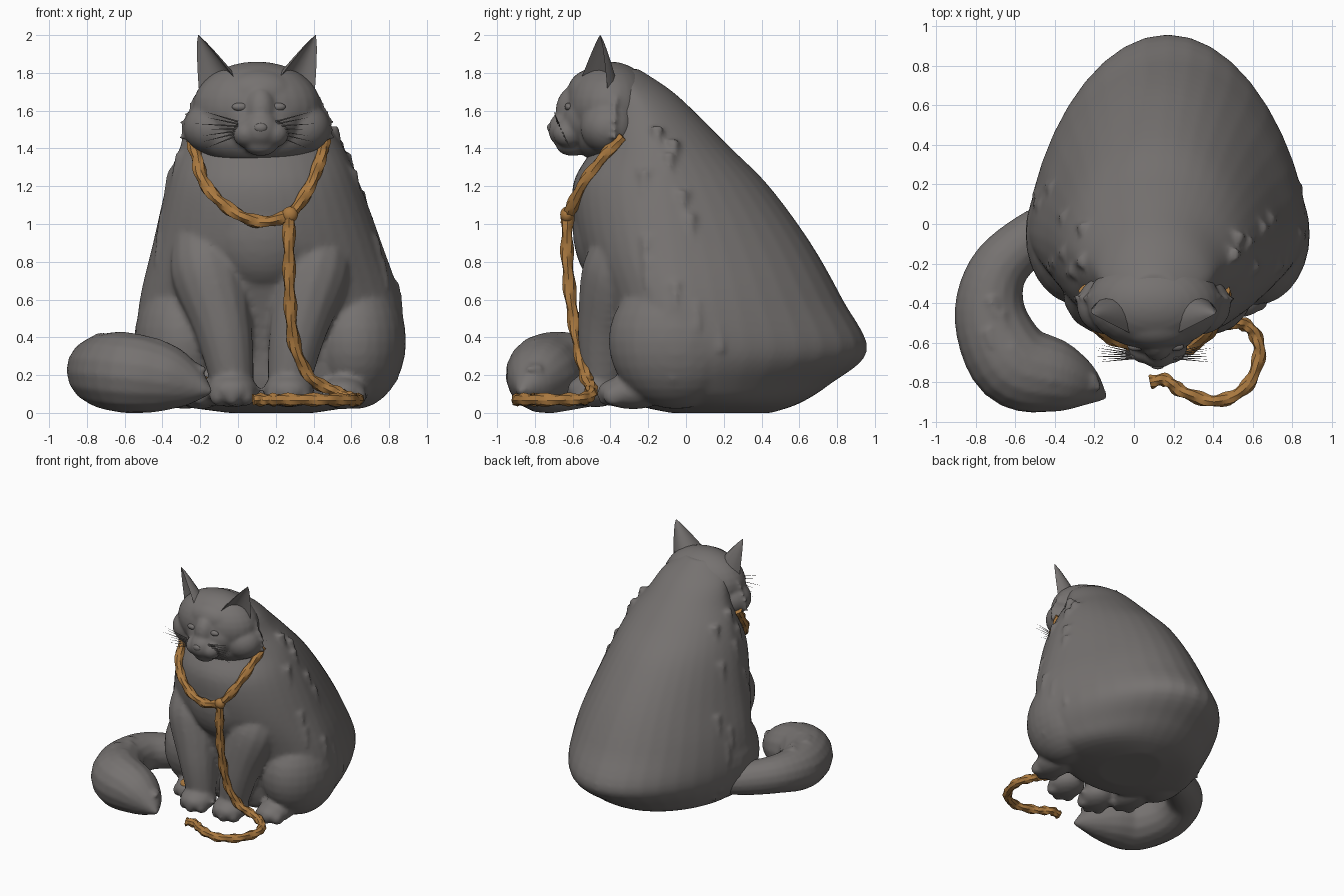
import bpy, bmesh, math, random
from mathutils import Vector, Matrix

if "Cube" in bpy.data.objects:
    bpy.data.objects.remove(bpy.data.objects["Cube"])

random.seed(4)


def material(name, rgb):
    m = bpy.data.materials.new(name)
    m.diffuse_color = (*rgb, 1)
    m.use_nodes = True
    m.node_tree.nodes["Principled BSDF"].inputs["Base Color"].default_value = m.diffuse_color
    return m


FUR = material("grey fur", (0.18, 0.168, 0.163))
ROPE = material("tan rope", (0.40, 0.19, 0.05))


def spline(rows, n):
    """Catmull-Rom samples through rows of numbers, n steps per span."""
    out = []
    for i in range(len(rows) - 1):
        a, b, c, d = (rows[max(0, min(len(rows) - 1, i + k))] for k in (-1, 0, 1, 2))
        for s in range(n):
            t = s / n
            out.append([0.5 * (2 * q + (r - p) * t + (2 * p - 5 * q + 4 * r - u) * t * t
                               + (3 * q - p - 3 * r + u) * t ** 3)
                        for p, q, r, u in zip(a, b, c, d)])
    return out + [list(rows[-1])]


def skin(bm, rings):
    """Closed loft through rings of equal length."""
    vs = [[bm.verts.new(p) for p in ring] for ring in rings]
    n = len(vs[0])
    for a, b in zip(vs, vs[1:]):
        for i in range(n):
            j = (i + 1) % n
            bm.faces.new((a[i], a[j], b[j], b[i]))
    bm.faces.new(vs[0][::-1])
    bm.faces.new(vs[-1])


def sweep(bm, rows, steps=5, sides=14, lump=0.0, twist=0.0):
    """Tube along rows of (x, y, z, radius); lump and twist make rope strands."""
    pts = spline(rows, steps)
    pos = [Vector(p[:3]) for p in pts]
    rings, side, old = [], None, None
    for k, p in enumerate(pos):
        d = (pos[min(k + 1, len(pos) - 1)] - pos[max(k - 1, 0)]).normalized()
        side = d.orthogonal().normalized() if side is None else old.rotation_difference(d) @ side
        old, up, r = d, d.cross(side), max(pts[k][3], 0.004)
        rings.append([p + (side * math.cos(a) + up * math.sin(a))
                      * r * (1 + lump * math.cos(2 * a + k * twist))
                      for a in (2 * math.pi * i / sides for i in range(sides))])
    skin(bm, rings)


def ball(bm, c, r):
    bmesh.ops.create_uvsphere(bm, u_segments=28, v_segments=16, radius=1,
                              matrix=Matrix.Translation(c) @ Matrix.Diagonal((*r, 1)))


def spike(bm, base, tip, r):
    """Thin tapered tuft or whisker."""
    d = Vector(tip) - Vector(base)
    rot = d.to_track_quat('Z', 'Y').to_matrix().to_4x4()
    bmesh.ops.create_cone(bm, cap_ends=True, segments=6, radius1=r, radius2=0, depth=d.length,
                          matrix=Matrix.Translation(Vector(base) + d / 2) @ rot)


def finish(name, bm, mat, voxel=0, smooth=0):
    bmesh.ops.recalc_face_normals(bm, faces=bm.faces)
    me = bpy.data.meshes.new(name)
    bm.to_mesh(me)
    bm.free()
    me.materials.append(mat)
    ob = bpy.data.objects.new(name, me)
    bpy.context.collection.objects.link(ob)
    if voxel:
        m = ob.modifiers.new("merge", 'REMESH')
        m.mode, m.voxel_size, m.use_smooth_shade = 'VOXEL', voxel, True
        s = ob.modifiers.new("soften", 'SMOOTH')
        s.factor, s.iterations = 0.5, smooth
    return ob


def smooth_shade(ob, angle):
    bpy.ops.object.select_all(action='DESELECT')
    ob.select_set(True)
    bpy.context.view_layer.objects.active = ob
    bpy.ops.object.shade_smooth_by_angle(angle=math.radians(angle))


# Body sections: z, left x, right x, widest y, front y, back y
SECTIONS = spline([
    (0.0, -0.05, 0.4, 0.12, -0.08, 0.45), (0.05, -0.35, 0.67, 0.1, -0.28, 0.6),
    (0.15, -0.48, 0.8, 0.0, -0.33, 0.76), (0.33, -0.54, 0.88, -0.05, -0.36, 0.96),
    (0.6, -0.52, 0.86, -0.05, -0.45, 0.83), (0.9, -0.45, 0.76, -0.08, -0.57, 0.66),
    (1.2, -0.38, 0.65, -0.12, -0.6, 0.44), (1.4, -0.31, 0.56, -0.15, -0.5, 0.24),
    (1.55, -0.23, 0.46, -0.2, -0.48, 0.09), (1.7, -0.16, 0.38, -0.28, -0.46, -0.07),
    (1.82, -0.04, 0.25, -0.38, -0.45, -0.25)], 5)


def on_body(s, a):
    """Point on a section; the back half comes to a blunt point."""
    z, xl, xr, yc, yf, yb = s
    v = math.sin(a)
    y = yc + (yb - yc) * v ** 1.28 if v > 0 else yc + (yc - yf) * v
    return Vector(((xl + xr) / 2 + (xr - xl) / 2 * math.cos(a), y, z))


# Torso, haunches, legs and paws merged into one soft body
bm = bmesh.new()
skin(bm, [[on_body(s, 2 * math.pi * i / 40) for i in range(40)] for s in SECTIONS])
for m in (-1, 1):
    ball(bm, (0.17 + m * 0.45, -0.05, 0.38), (0.27, 0.36, 0.36))
    ball(bm, (0.18 + m * 0.38, -0.28, 0.11), (0.13, 0.19, 0.09))
    cx = 0.12
    sweep(bm, [(cx + m * 0.33, -0.3, 0.95, 0.14), (cx + m * 0.28, -0.35, 0.75, 0.2),
               (cx + m * 0.2, -0.42, 0.45, 0.155), (cx + m * 0.155, -0.44, 0.2, 0.12),
               (cx + m * 0.15, -0.44, 0.1, 0.1)])
    ball(bm, (cx + m * 0.15, -0.48, 0.12), (0.135, 0.15, 0.09))
    for t in (-0.075, 0, 0.075):
        ball(bm, (cx + m * 0.15 + t, -0.57 + abs(t) * 0.4, 0.09), (0.045, 0.06, 0.055))
        ball(bm, (0.18 + m * 0.38 + t, -0.41 + abs(t) * 0.4, 0.09), (0.045, 0.06, 0.055))
# chest ruff, and fur locks along the shoulders and flanks
ball(bm, (0.14, -0.4, 0.98), (0.3, 0.2, 0.33))
for s in SECTIONS[10:38:2]:
    for a0 in (0, math.pi):
        a = a0 + random.uniform(-0.5, 0.4)
        p = on_body(s, a)
        out = Vector((math.cos(a), math.sin(a), 0))
        spike(bm, p - out * 0.04 + Vector((0, 0, 0.08)), p + out * 0.02 - Vector((0, 0, 0.05)), 0.04)
finish("body", bm, FUR, 0.018, 3)

# Head with neck, cheeks, muzzle, brows and chin
bm = bmesh.new()
HX = 0.1
ball(bm, (HX, -0.4, 1.62), (0.34, 0.235, 0.24))
ball(bm, (HX, -0.4, 1.47), (0.35, 0.19, 0.16))
ball(bm, (HX + 0.01, -0.29, 1.56), (0.29, 0.23, 0.24))
ball(bm, (HX + 0.01, -0.5, 1.69), (0.2, 0.13, 0.13))
ball(bm, (HX + 0.02, -0.52, 1.55), (0.21, 0.14, 0.16))
ball(bm, (HX + 0.02, -0.59, 1.6), (0.085, 0.1, 0.13))
ball(bm, (HX + 0.02, -0.63, 1.5), (0.1, 0.1, 0.1))
ball(bm, (HX + 0.02, -0.6, 1.42), (0.09, 0.09, 0.06))
for m in (-1, 1):
    ball(bm, (HX + m * 0.23, -0.41, 1.51), (0.16, 0.15, 0.14))
    ball(bm, (HX + 0.02 + m * 0.07, -0.62, 1.48), (0.08, 0.085, 0.075))
    # cheek fur locks
    for k in range(6):
        z, x = 1.46 + 0.045 * k, 0.38 - 0.004 * k * k
        spike(bm, (HX + m * (x - 0.1), -0.42, z + 0.04),
              (HX + m * (x + random.uniform(0.05, 0.08)), -0.36, z - 0.02), 0.05)
finish("head", bm, FUR, 0.014, 4)

# Nose and closed eyes
bm = bmesh.new()
ball(bm, (HX + 0.02, -0.715, 1.51), (0.035, 0.02, 0.025))
for m in (-1, 1):
    ball(bm, (HX + 0.01 + m * 0.1, -0.62, 1.62), (0.042, 0.022, 0.022))
smooth_shade(finish("nose_and_eyes", bm, FUR), 40)

# Ears: crescent sections narrowing to a tip, opening forward and outward
bm = bmesh.new()
for m in (-1, 1):
    rings = []
    turn = Matrix.Rotation(m * 0.6, 3, 'Z')
    for k in range(9):
        t = k / 8
        c = Vector((HX + m * 0.18, -0.5, 1.69)).lerp(Vector((HX + m * 0.31, -0.455, 2.0)), t)
        w = 0.15 * (1 - t) ** 0.85 + 0.002
        arc = [(math.cos(math.pi * i / 8), math.sin(math.pi * i / 8)) for i in range(9)]
        back = [c + turn @ Vector((m * x * w, y * w, 0)) for x, y in arc]
        front = [c + turn @ Vector((-m * x * w * 0.85, y * w * 0.55, 0)) for x, y in arc[1:-1]]
        rings.append(back + front)
    skin(bm, rings)
smooth_shade(finish("ears", bm, FUR), 45)

# Tail curling round to the front, with a few fur locks
TAIL = [(-0.35, 0.03, 0.2, 0.11), (-0.52, -0.07, 0.22, 0.13), (-0.69, -0.24, 0.24, 0.15),
        (-0.725, -0.47, 0.225, 0.185), (-0.61, -0.705, 0.215, 0.215), (-0.41, -0.77, 0.19, 0.19),
        (-0.26, -0.82, 0.15, 0.12), (-0.14, -0.88, 0.11, 0.01)]
bm = bmesh.new()
sweep(bm, TAIL, 5, 16)
for x, y, z, r in spline(TAIL, 3)[8:18]:
    a = random.uniform(0.2, 2.8)
    out = Vector((math.cos(a), 0, math.sin(a)))
    p = Vector((x, y, z)) + out * r * 0.85
    spike(bm, p, p + out * 0.04 + Vector((0.02, -0.07, 0)), 0.045)
finish("tail", bm, FUR, 0.016, 2)

# Whiskers
bm = bmesh.new()
for m in (-1, 1):
    for k in range(7):
        spike(bm, (HX + m * 0.1, -0.65 - 0.005 * k, 1.47 + 0.012 * k),
              (HX + m * random.uniform(0.25, 0.34), -0.61 - 0.015 * k, 1.40 + 0.033 * k), 0.005)
finish("whiskers", bm, FUR)

# Rope: collar, and lead falling to a loop on the ground
bm = bmesh.new()
R = 0.032
sweep(bm, [(*p, R) for p in (
    (-0.25, -0.33, 1.46), (-0.22, -0.42, 1.36), (-0.18, -0.53, 1.22), (-0.06, -0.6, 1.09),
    (0.1, -0.625, 1.015), (0.27, -0.62, 1.05), (0.38, -0.55, 1.2), (0.44, -0.43, 1.36),
    (0.46, -0.33, 1.46))], 8, 8, 0.17, 0.9)
sweep(bm, [(*p, R) for p in (
    (0.27, -0.625, 1.06), (0.27, -0.63, 0.85), (0.275, -0.61, 0.6), (0.3, -0.57, 0.36),
    (0.38, -0.53, 0.19), (0.5, -0.5, 0.12), (0.59, -0.53, 0.08), (0.635, -0.65, 0.07),
    (0.57, -0.82, 0.07), (0.42, -0.895, 0.07), (0.25, -0.85, 0.07), (0.16, -0.79, 0.07),
    (0.08, -0.8, 0.07))], 9, 8, 0.17, 0.9)
ball(bm, (0.275, -0.63, 1.05), (0.042, 0.036, 0.042))
smooth_shade(finish("rope", bm, ROPE), 25)

# Tan toe patch on the left hind paw
bm = bmesh.new()
ball(bm, (-0.2, -0.38, 0.15), (0.06, 0.06, 0.05))
smooth_shade(finish("toe_patch", bm, ROPE), 40)
